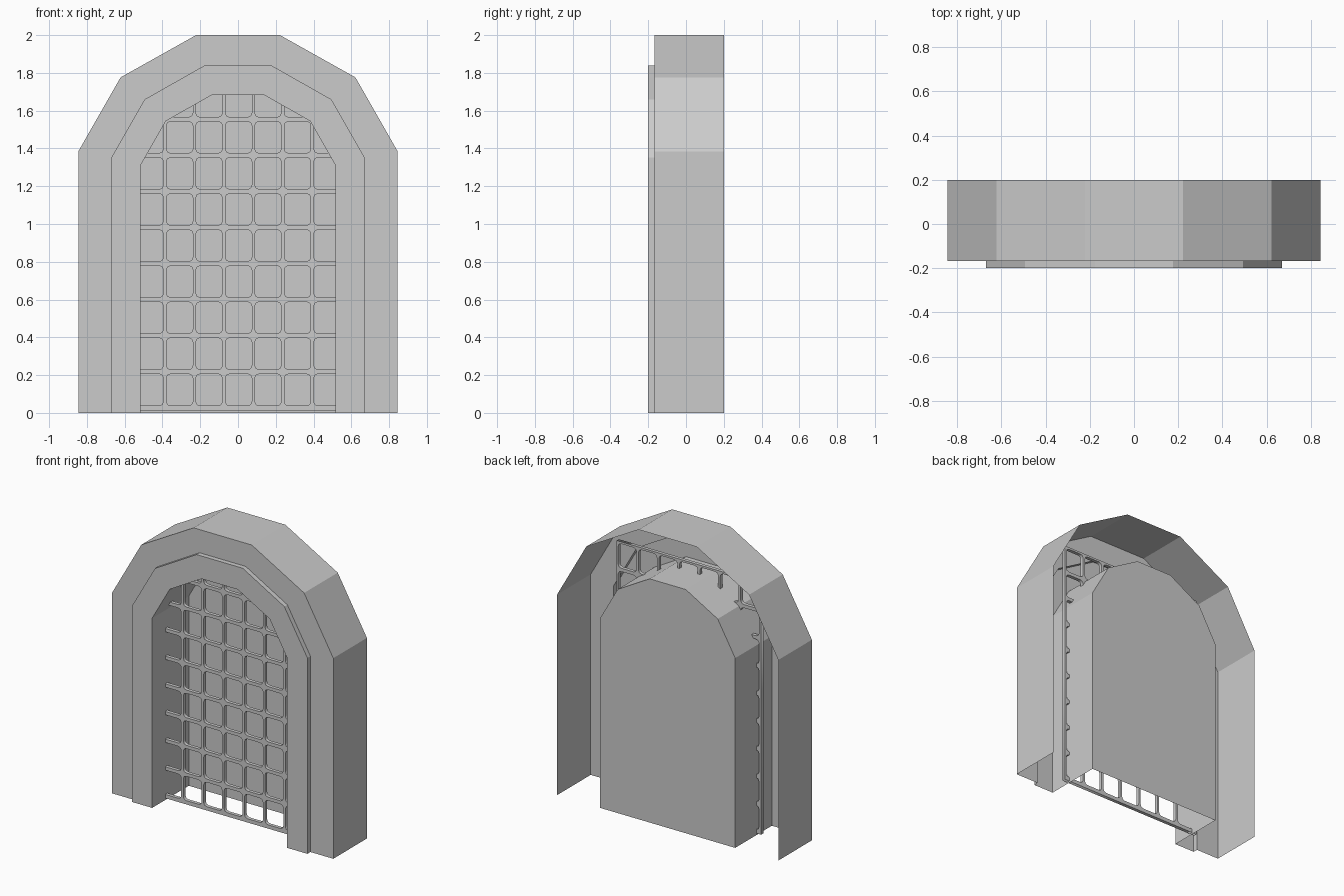
import bpy, bmesh, math

if "Cube" in bpy.data.objects:
    bpy.data.objects.remove(bpy.data.objects["Cube"])

# Right half of each arch outline (x, z), from the ground up
OUTER = [(0.845, 0), (0.845, 1.385), (0.622, 1.776), (0.222, 2.0)]
MIDDLE = [(0.67, 0), (0.67, 1.353), (0.494, 1.66), (0.176, 1.84)]
INNER = [(0.516, 0), (0.516, 1.31), (0.382, 1.545), (0.138, 1.683)]


def arch(half, y):
    """Full open arch outline, left foot over the top to right foot."""
    return [(-x, y, z) for x, z in half] + [(x, y, z) for x, z in reversed(half)]


def shell(name, loops, cap=False):
    """Skin a series of arch outlines, optionally closing the last one."""
    bm = bmesh.new()
    rows = [[bm.verts.new(p) for p in loop] for loop in loops]
    for a, b in zip(rows, rows[1:]):
        for i in range(len(a) - 1):
            bm.faces.new((a[i], b[i], b[i + 1], a[i + 1]))
    if cap:
        bm.faces.new(rows[-1][::-1])
    mesh = bpy.data.meshes.new(name)
    bm.to_mesh(mesh)
    bm.free()
    obj = bpy.data.objects.new(name, mesh)
    bpy.context.collection.objects.link(obj)
    return obj


def add_loop(curve, points):
    """Closed straight-sided spline."""
    s = curve.splines.new('POLY')
    s.points.add(len(points) - 1)
    for p, (x, y) in zip(s.points, points):
        p.co = (x, y, 0, 1)
    s.use_cyclic_u = True


def rounded_rect(cx, cy, w, h, r, steps=2):
    pts = []
    for k, (sx, sy) in enumerate([(1, 1), (-1, 1), (-1, -1), (1, -1)]):
        for j in range(steps + 1):
            a = math.pi / 2 * (k + j / steps)
            pts.append((cx + sx * (w / 2 - r) + r * math.cos(a),
                        cy + sy * (h / 2 - r) + r * math.sin(a)))
    return pts


# Outer arch with open back, and the raised inner trim
shell("outer_arch", [arch(OUTER, 0.2), arch(OUTER, -0.167), arch(MIDDLE, -0.167)])
shell("arch_trim", [arch(MIDDLE, -0.167), arch(MIDDLE, -0.2), arch(INNER, -0.2)])

# Recess running back to a closed rear panel
shell("recess", [arch(INNER, -0.2), arch(INNER, 0.2)], cap=True)

# Grate: flat plate pierced by rounded openings, set into the recess walls
curve = bpy.data.curves.new("grate", 'CURVE')
curve.dimensions = '2D'
curve.fill_mode = 'BOTH'
curve.extrude = 0.012
add_loop(curve, [(-0.552, 0.012), (0.552, 0.012), (0.552, 1.748), (-0.552, 1.748)])
for col in range(-3, 4):
    for row in range(9):
        add_loop(curve, rounded_rect(0.003 + 0.156 * col, 0.122 + 0.191 * row,
                                     0.14, 0.168, 0.022))
grate = bpy.data.objects.new("grate", curve)
bpy.context.collection.objects.link(grate)
grate.rotation_euler.x = math.pi / 2
grate.location.y = -0.044
bpy.context.view_layer.objects.active = grate
grate.select_set(True)
bpy.ops.object.convert(target='MESH')
